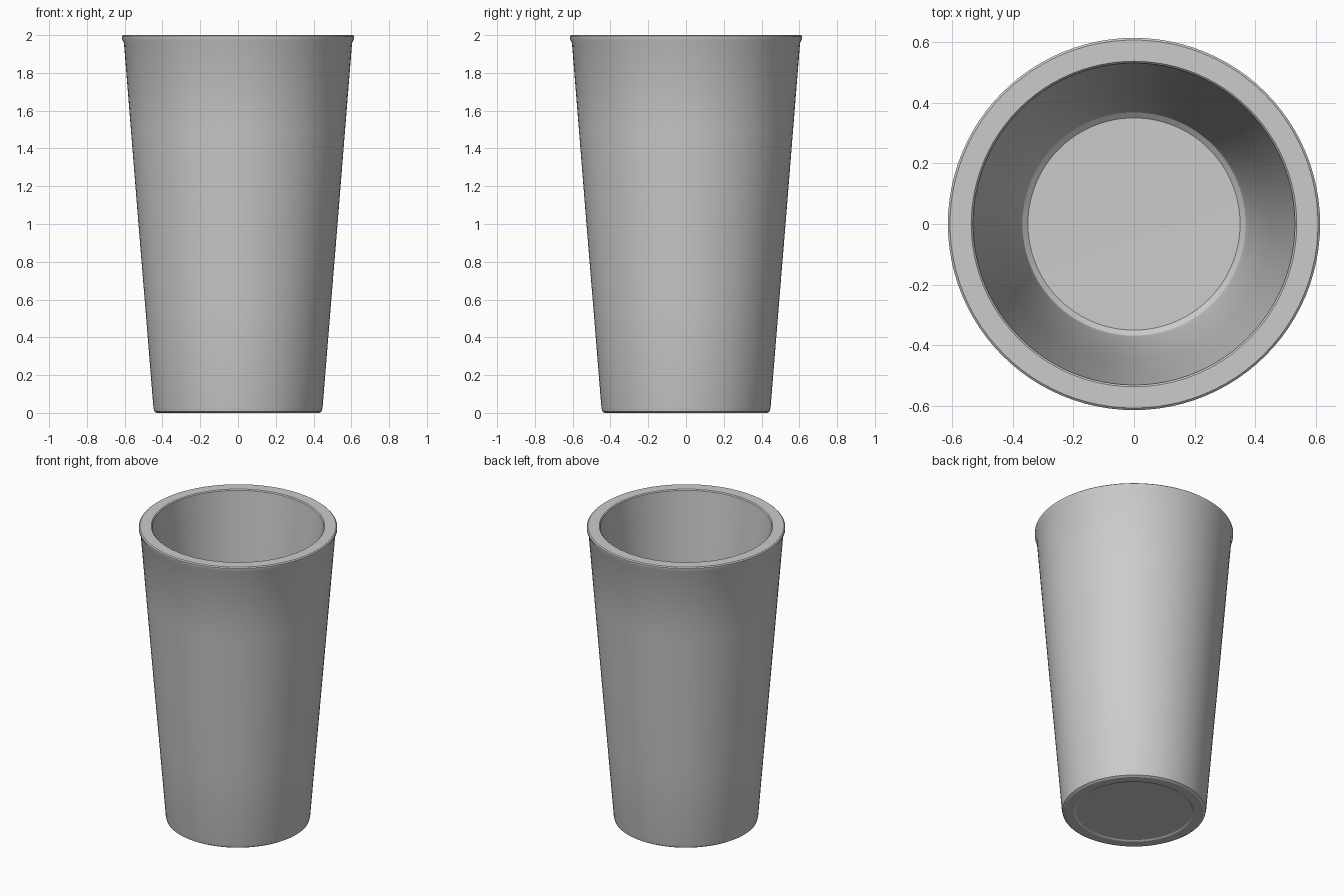
import bpy, bmesh, math

if "Cube" in bpy.data.objects:
    bpy.data.objects.remove(bpy.data.objects["Cube"])

SEGMENTS = 96

# Cup cross-section (radius, height): underside, outer wall, lip, inner wall, floor
profile = [
    (0.0, 0.006), (0.36, 0.006), (0.37, 0.0), (0.43, 0.0), (0.443, 0.008), (0.448, 0.03),
    (0.49, 0.55), (0.527, 1.0), (0.567, 1.5), (0.604, 1.96),
    (0.614, 1.98), (0.614, 1.994), (0.607, 2.0),
    (0.537, 2.0), (0.531, 1.994),
    (0.45, 1.0), (0.377, 0.13), (0.368, 0.10), (0.35, 0.085), (0.0, 0.08),
]

# Spin the profile into a closed tapered tumbler
bm = bmesh.new()
verts = [bm.verts.new((r, 0, z)) for r, z in profile]
edges = [bm.edges.new(pair) for pair in zip(verts, verts[1:])]
bmesh.ops.spin(bm, geom=verts + edges, cent=(0, 0, 0), axis=(0, 0, 1),
               angle=math.tau, steps=SEGMENTS, use_duplicate=False)
bmesh.ops.remove_doubles(bm, verts=bm.verts, dist=0.0005)
bmesh.ops.recalc_face_normals(bm, faces=bm.faces)

mesh = bpy.data.meshes.new("tumbler_cup")
bm.to_mesh(mesh)
bm.free()
cup = bpy.data.objects.new("tumbler_cup", mesh)
bpy.context.collection.objects.link(cup)

# Smooth walls, crisp rim and base edges
bpy.context.view_layer.objects.active = cup
cup.select_set(True)
bpy.ops.object.shade_smooth_by_angle(angle=math.radians(30))
